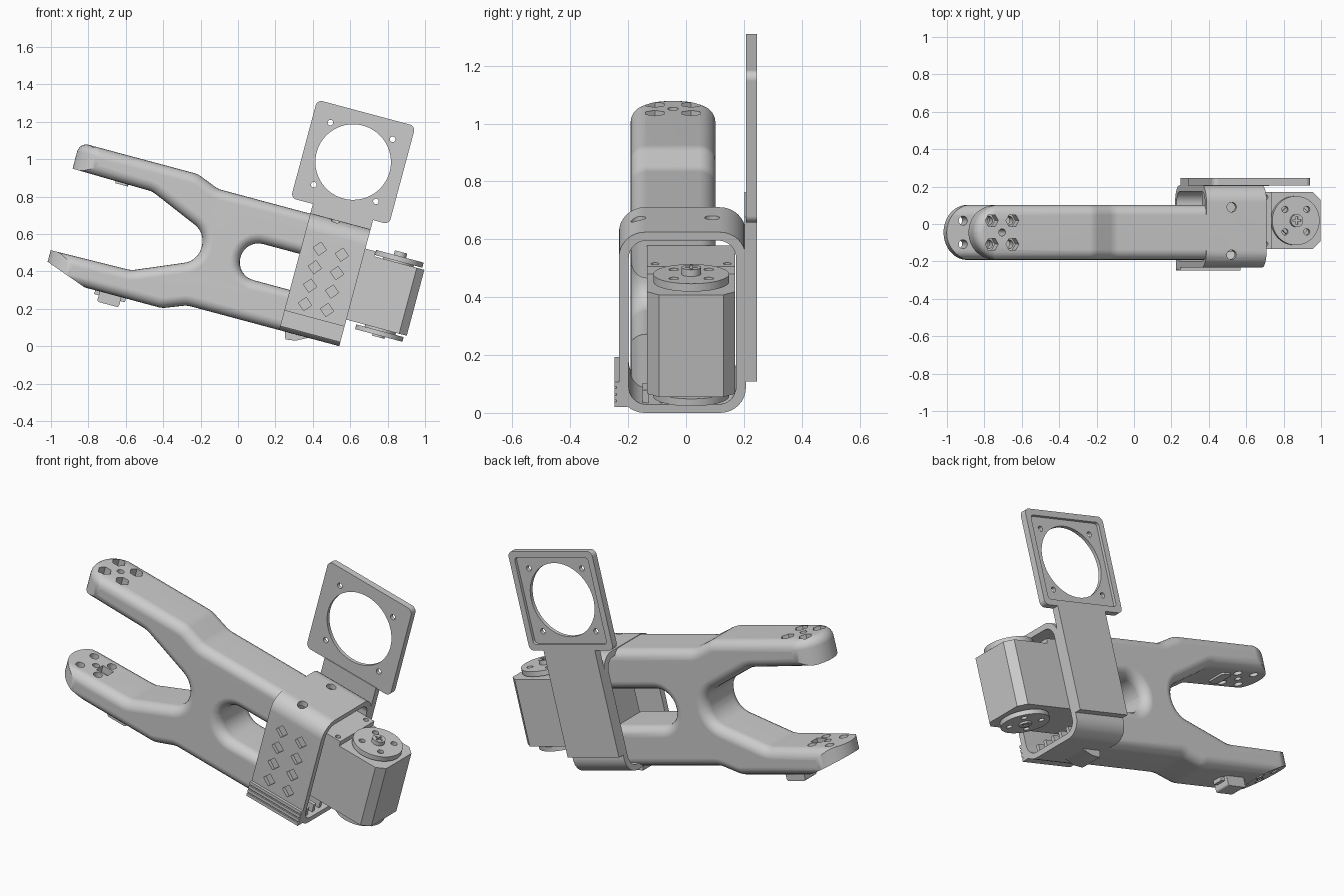
import bpy, bmesh, math
from mathutils import Vector, Matrix

cube = bpy.data.objects.get("Cube")
if cube:
    bpy.data.objects.remove(cube, do_unlink=True)

TILT = Matrix.Rotation(math.radians(15), 4, 'Y')   # whole tool leans nose-up
MID = 0.462                                        # symmetry height of the jaws
YC = -0.045                                        # centre plane of the jaws

grey = bpy.data.materials.new("plain_grey")
grey.use_nodes = True
grey.diffuse_color = (0.6, 0.6, 0.6, 1)
grey.node_tree.nodes["Principled BSDF"].inputs["Base Color"].default_value = (0.6, 0.6, 0.6, 1)


def fillet(corners, steps=8):
    """Round a polygon given as (p, q, radius) corners."""
    out = []
    for i, (x, y, r) in enumerate(corners):
        p = Vector((x, y, 0))
        if r == 0:
            out.append((x, y))
            continue
        a, b = corners[i - 1], corners[(i + 1) % len(corners)]
        d1 = (Vector((a[0], a[1], 0)) - p).normalized()
        d2 = (Vector((b[0], b[1], 0)) - p).normalized()
        half = d1.angle(d2) / 2
        c = p + (d1 + d2).normalized() * (r / math.sin(half))
        t = r / math.tan(half)
        s, e = (p + d1 * t - c).normalized(), (p + d2 * t - c).normalized()
        for k in range(steps + 1):
            v = c + s.slerp(e, k / steps).normalized() * r
            out.append((v.x, v.y))
    return out


def rect(x0, x1, y0, y1, r=0.0):
    return fillet([(x0, y0, r), (x1, y0, r), (x1, y1, r), (x0, y1, r)])


def circle(x, y, r, n=32, turn=0.0):
    return [(x + r * math.cos(turn + i * math.tau / n),
             y + r * math.sin(turn + i * math.tau / n)) for i in range(n)]


PLACE = {'x': lambda p, q, t: (t, p, q),
         'y': lambda p, q, t: (p, t, q),
         'z': lambda p, q, t: (p, q, t)}


def prism(name, pts, axis, lo, hi, bevel=0.0, ends=(0, 1), segs=5):
    """Extrude a profile along an axis, rounding the rims of the chosen ends."""
    bm = bmesh.new()
    rings = [[bm.verts.new(PLACE[axis](p, q, t)) for p, q in pts] for t in (lo, hi)]
    caps = [bm.faces.new(r) for r in rings]
    n = len(pts)
    for i in range(n):
        j = (i + 1) % n
        bm.faces.new((rings[0][i], rings[0][j], rings[1][j], rings[1][i]))
    bmesh.ops.recalc_face_normals(bm, faces=bm.faces[:])
    if bevel:
        rim = [e for k in ends for e in caps[k].edges]
        bmesh.ops.bevel(bm, geom=rim, offset=bevel, segments=segs, profile=0.5,
                        affect='EDGES', clamp_overlap=False)
    mesh = bpy.data.meshes.new(name)
    bm.to_mesh(mesh)
    bm.free()
    mesh.materials.append(grey)
    ob = bpy.data.objects.new(name, mesh)
    bpy.context.collection.objects.link(ob)
    ob.matrix_world = TILT
    return ob


def carve(ob, *cutters, mode='DIFFERENCE'):
    for c in cutters:
        m = ob.modifiers.new("cut", 'BOOLEAN')
        m.operation, m.solver, m.object = mode, 'EXACT', c
        bpy.context.view_layer.objects.active = ob
        bpy.ops.object.modifier_apply(modifier=m.name)
        bpy.data.objects.remove(c, do_unlink=True)


# Forked jaw body: half profile mirrored about its middle
outer = [(-1.25, .371, 0), (-.445, .371, .12), (-.32, .322, .12), (.3, .322, 0),
         (.3, .1, 0), (-.11, .1, .098)]
inner = [(-.325, .077, .11), (-.656, .218, .12), (-1.25, .228, 0)]
up = lambda pts: [(u, MID + d, r) for u, d, r in pts]
down = lambda pts: [(u, MID - d, r) for u, d, r in reversed(pts)]
profile = up(outer) + down(outer) + down(inner) + up(inner)
jaws = prism("jaw_body", fillet(profile), 'y', YC - .147, YC + .147, .055)

# Round finger ends and slanted lower fingertip
R = .1475
plan = fillet([(-1.1, YC - R, R * .99), (.6, YC - R, 0), (.6, YC + R, 0), (-1.1, YC + R, R * .99)], 14)
carve(jaws, prism("tip_round", plan, 'z', -.3, .8335, .05, (1,)), mode='INTERSECT')
carve(jaws, prism("tip_slant", [(-.842, .08), (-1.2, .208), (-1.2, -.1), (-.842, -.1)], 'y', -.5, .5))

# Screw holes through both fingertips
TIP = -.953
for du in (-.057, .057):
    for dy in (-.063, .063):
        carve(jaws, prism("hole", circle(TIP + du, YC + dy, .024, 16), 'z', -.1, 1.1),
              prism("recess", circle(TIP + du, YC + dy, .036, 6), 'z', .76, 1.1))
carve(jaws, prism("hole", circle(TIP, YC, .019, 16), 'z', -.1, 1.1))
carve(jaws, prism("pad_slot", rect(-.93, -.86, YC - .03, YC + .03), 'z', .2, .3))

# Contact pads on the inner jaw faces
for i, w in enumerate((.226, .684)):
    prism(f"jaw_pad_{i + 1}", rect(-.86, -.79, YC - .06, YC + .06, .02), 'z', w - .012, w + .012)

# Bracket sleeve around the motor
Y0, Y1, W0, W1 = -.232, .207, .14, .787
sleeve = prism("bracket_sleeve", rect(Y0, Y1, W0, W1, .09), 'x', .19, .523)
carve(sleeve, prism("bore", rect(Y0 + .034, Y1 - .034, W0 + .03, W1 - .03, .062), 'x', 0, .8))
for y in (.09, -.165):
    carve(sleeve, prism("hole", circle(.33, y, .026, 20), 'z', .7, .9))
for u in (.288, .41):
    for k in range(4):
        carve(sleeve, prism("diamond", circle(u, .31 + k * .102, .036, 4, .08), 'y', Y0 - .05, Y0 + .02))

# Grip ribs low on the front wall, with end block
for k in range(4):
    w = .162 + k * .024
    prism(f"grip_rib_{k + 1}", rect(.19, .523, w, w + .017), 'y', Y0 - .016, Y0 + .03)
prism("rib_backing", rect(.19, .523, .162, .25), 'y', Y0 - .008, Y0 + .02)

# Inner comb ribs along the floor of the sleeve
for k in range(5):
    y = -.15 + k * .06
    prism(f"comb_rib_{k + 1}", rect(.4, .5, .16, .215), 'y', y, y + .02)

# Motor housing with chamfered outer corners
MY = .018
case = [(.3, MY - .152), (.815, MY - .152), (.857, MY - .112),
        (.857, MY + .112), (.815, MY + .152), (.3, MY + .152)]
prism("motor_case", case, 'z', .287, .652)
lid = prism("motor_lid", rect(.3, .58, MY - .152, MY + .152), 'z', .64, .68)
for s in (-1, 1):
    carve(lid, prism("hole", circle(.545, MY + s * .125, .014, 16), 'z', .6, .8))

# Round drive horns above and below, with centre screws
for name, lo, hi, tip in (("upper_horn", .66, .688, .712), ("lower_horn", .25, .276, .24)):
    horn = prism(name, circle(.712, MY, .131, 48), 'z', lo, hi)
    for k in range(4):
        a = k * math.tau / 4 + math.pi / 4
        carve(horn, prism("hole", circle(.712 + .085 * math.cos(a), MY + .085 * math.sin(a), .017, 16),
                          'z', lo - .1, hi + .1))
    prism(name + "_neck", circle(.712, MY, .085, 32), 'z', min(hi, .652) - .01, max(lo, .287) + .01)
    screw = prism(name + "_screw", circle(.712, MY, .034, 24), 'z', min(lo, tip), max(hi, tip))
    carve(screw, prism("slot", rect(.69, .734, MY - .005, MY + .005), 'z', tip - .01, tip + .01),
          prism("slot", rect(.707, .717, MY - .022, MY + .022), 'z', tip - .01, tip + .01))

# Camera mount plate with lens opening, recessed back and stem
CU, CW, H = .34, 1.11, .272
plate = prism("camera_plate", rect(CU - H, CU + H, CW - H, CW + H, .03), 'y', .207, .245)
carve(plate, prism("recess", rect(CU - .238, CU + .238, CW - .238, CW + .238, .02), 'y', .228, .3),
      prism("lens_hole", circle(CU, CW, .202, 64), 'y', .1, .4))
for su in (-1, 1):
    for sw in (-1, 1):
        carve(plate, prism("hole", circle(CU + su * .172, CW + sw * .172, .015, 16), 'y', .1, .4))
prism("camera_stem", rect(.19, .523, .252, .842), 'y', .203, .245)

# Cable clips under the bracket and the lower finger
prism("bracket_clip", [(.22, .15), (.37, .15), (.29, .108), (.235, .1)], 'y', YC - .07, YC + .07)
prism("finger_clip", rect(-.79, -.67, .035, .12, .012), 'y', YC - .05, YC + .05)
prism("finger_clip_base", rect(-.815, -.645, .07, .12), 'y', YC - .03, YC + .03)

# Smooth shading with crisp edges
bpy.ops.object.select_all(action='DESELECT')
parts = [o for o in bpy.context.scene.objects if o.type == 'MESH' and grey.name in o.data.materials]
for o in parts:
    o.select_set(True)
bpy.context.view_layer.objects.active = parts[0]
bpy.ops.object.shade_smooth_by_angle(angle=math.radians(30))
for o in parts:
    o.modifiers.new("even_normals", 'WEIGHTED_NORMAL').keep_sharp = True
